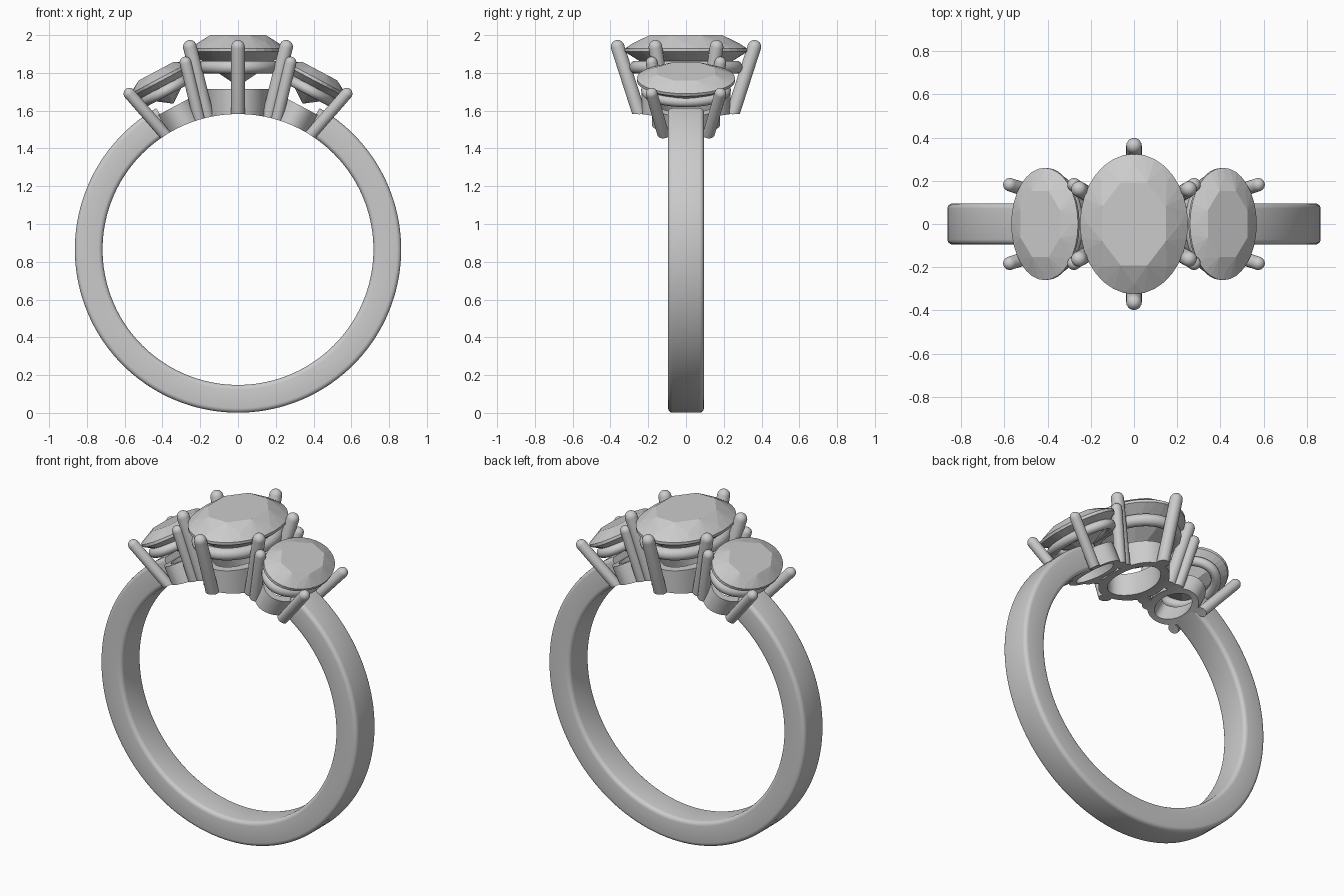
import bpy, bmesh
from math import sin, cos, pi, radians
from mathutils import Vector, Matrix

if "Cube" in bpy.data.objects:
    bpy.data.objects.remove(bpy.data.objects["Cube"])

CZ, R_OUT, R_IN = 0.865, 0.864, 0.717   # band centre height and radii


def finish(bm, name, smooth=True, mat=None):
    if mat:
        bmesh.ops.transform(bm, matrix=mat, verts=bm.verts)
    bmesh.ops.recalc_face_normals(bm, faces=bm.faces)
    me = bpy.data.meshes.new(name)
    bm.to_mesh(me)
    bm.free()
    ob = bpy.data.objects.new(name, me)
    bpy.context.collection.objects.link(ob)
    if smooth:
        shade(ob)
    return ob


def activate(ob):
    bpy.ops.object.select_all(action='DESELECT')
    ob.select_set(True)
    bpy.context.view_layer.objects.active = ob


def shade(ob):
    activate(ob)
    bpy.ops.object.shade_smooth_by_angle(angle=radians(40))


def loft(bm, rings, closed):
    """Skin a list of closed point rings; cap the ends unless closed."""
    vr = [[bm.verts.new(p) for p in r] for r in rings]
    n = len(vr[0])
    for i in range(len(vr) if closed else len(vr) - 1):
        a, b = vr[i], vr[(i + 1) % len(vr)]
        for j in range(n):
            bm.faces.new((a[j], a[(j + 1) % n], b[(j + 1) % n], b[j]))
    if not closed:
        bm.faces.new(vr[0])
        bm.faces.new(vr[-1])


def oval_ring(name, ax, ay, section, mat):
    """Sweep an (outward, up) section round an oval."""
    bm = bmesh.new()
    rings = []
    for i in range(64):
        a = 2 * pi * i / 64
        nrm = Vector((cos(a) * ay, sin(a) * ax)).normalized()
        rings.append([(ax * cos(a) + u * nrm.x, ay * sin(a) + u * nrm.y, v) for u, v in section])
    loft(bm, rings, True)
    return finish(bm, name, True, mat)


def prong(name, top, bottom, r):
    """Straight round claw with a domed tip."""
    top, bottom = Vector(top), Vector(bottom)
    d = top - bottom
    q = d.to_track_quat('Z', 'Y').to_matrix().to_4x4()
    L = d.length
    prof = [(r, 0)] + [(r * cos(t), L + r * sin(t)) for t in [k * pi / 2 / 6 for k in range(6)]]
    prof.append((r * 0.06, L + r))
    bm = bmesh.new()
    loft(bm, [[(p * cos(2 * pi * j / 20), p * sin(2 * pi * j / 20), z) for j in range(20)]
              for p, z in prof], False)
    return finish(bm, name, True, Matrix.Translation(bottom) @ q)


def stone(name, ax, ay, crown, depth, mat):
    """Oval brilliant cut: table, crown, girdle and pavilion from a hull."""
    bm = bmesh.new()

    def ring(n, f, z, off=0.0):
        for i in range(n):
            a = 2 * pi * (i + off) / n
            bm.verts.new((ax * f * cos(a), ay * f * sin(a), z))
    ring(8, 0.64, crown, 0.5)
    ring(8, 0.86, crown * 0.47)
    ring(32, 1.0, 0.008)
    ring(32, 1.0, -0.008)
    ring(8, 0.55, -0.008 - (depth - 0.008) * 0.5)
    bm.verts.new((0, 0, -depth))
    bmesh.ops.convex_hull(bm, input=bm.verts)
    bmesh.ops.dissolve_limit(bm, angle_limit=radians(1), verts=bm.verts, edges=bm.edges)
    return finish(bm, name, False, mat)


def circle_section(r):
    return [(r * cos(2 * pi * k / 14), r * sin(2 * pi * k / 14)) for k in range(14)]


# band: rounded rectangle swept round the finger, open under the stones
W, C = 0.095, 0.024
section = []
for y, r, a0 in ((W - C, R_OUT - C, 0), (-W + C, R_OUT - C, 90),
                 (-W + C, R_IN + C, 180), (W - C, R_IN + C, 270)):
    for k in range(5):
        t = radians(a0 + 22.5 * k)
        section.append((y + C * cos(t), r + C * sin(t)))
bm = bmesh.new()
rings = []
for i in range(121):
    a = radians(30 + 300 * i / 120)
    rings.append([(r * sin(a), y, CZ + r * cos(a)) for y, r in section])
loft(bm, rings, False)
finish(bm, "band")

# parts trimmed by the finger hole
trim = []

# centre head
mid = Matrix.Translation((0, 0, 1.92))
stone("centre_stone", 0.25, 0.325, 0.08, 0.19, mid)
oval_ring("centre_rail", 0.195, 0.265, circle_section(0.035), Matrix.Translation((0, 0, 1.83)))
wall = [(0, -0.45), (0, -0.205), (-0.05, -0.205), (-0.05, -0.45)]
trim.append(oval_ring("centre_seat", 0.165, 0.235, wall, mid))
for sy in (1, -1):
    trim.append(prong("centre_end_prong", (0, sy * 0.362, 1.938), (0, sy * 0.24, 1.56), 0.036))
    for sx in (1, -1):
        trim.append(prong("centre_side_prong", (sx * 0.255, sy * 0.162, 1.938),
                          (sx * 0.158, sy * 0.105, 1.55), 0.036))

# side heads, tilted outward
for sx in (1, -1):
    tilt = Matrix.Translation((sx * 0.41, 0, 1.765)) @ Matrix.Rotation(sx * radians(28), 4, 'Y')
    stone("side_stone", 0.175, 0.26, 0.05, 0.145, tilt)
    oval_ring("side_rail", 0.13, 0.21, circle_section(0.028), tilt @ Matrix.Translation((0, 0, -0.065)))
    swall = [(0, -0.36), (0, -0.16), (-0.04, -0.16), (-0.04, -0.36)]
    trim.append(oval_ring("side_seat", 0.115, 0.18, swall, tilt))
    for sy in (1, -1):
        trim.append(prong("side_outer_prong", (sx * 0.575, sy * 0.182, 1.69),
                          (sx * 0.37, sy * 0.115, 1.455), 0.031))
        trim.append(prong("side_inner_prong", (sx * 0.278, sy * 0.182, 1.855),
                          (sx * 0.2, sy * 0.125, 1.53), 0.031))

# finger-hole cutter
bm = bmesh.new()
loft(bm, [[((R_IN) * sin(2 * pi * i / 192), y, CZ + R_IN * cos(2 * pi * i / 192))
           for i in range(192)] for y in (-0.6, 0.6)], False)
cutter = finish(bm, "finger_cutter", False)
cutter.hide_render = True
for ob in trim:
    m = ob.modifiers.new("trim", 'BOOLEAN')
    m.operation, m.object, m.solver = 'DIFFERENCE', cutter, 'EXACT'
    activate(ob)
    bpy.ops.object.modifier_apply(modifier=m.name)
    shade(ob)
bpy.data.objects.remove(cutter)
